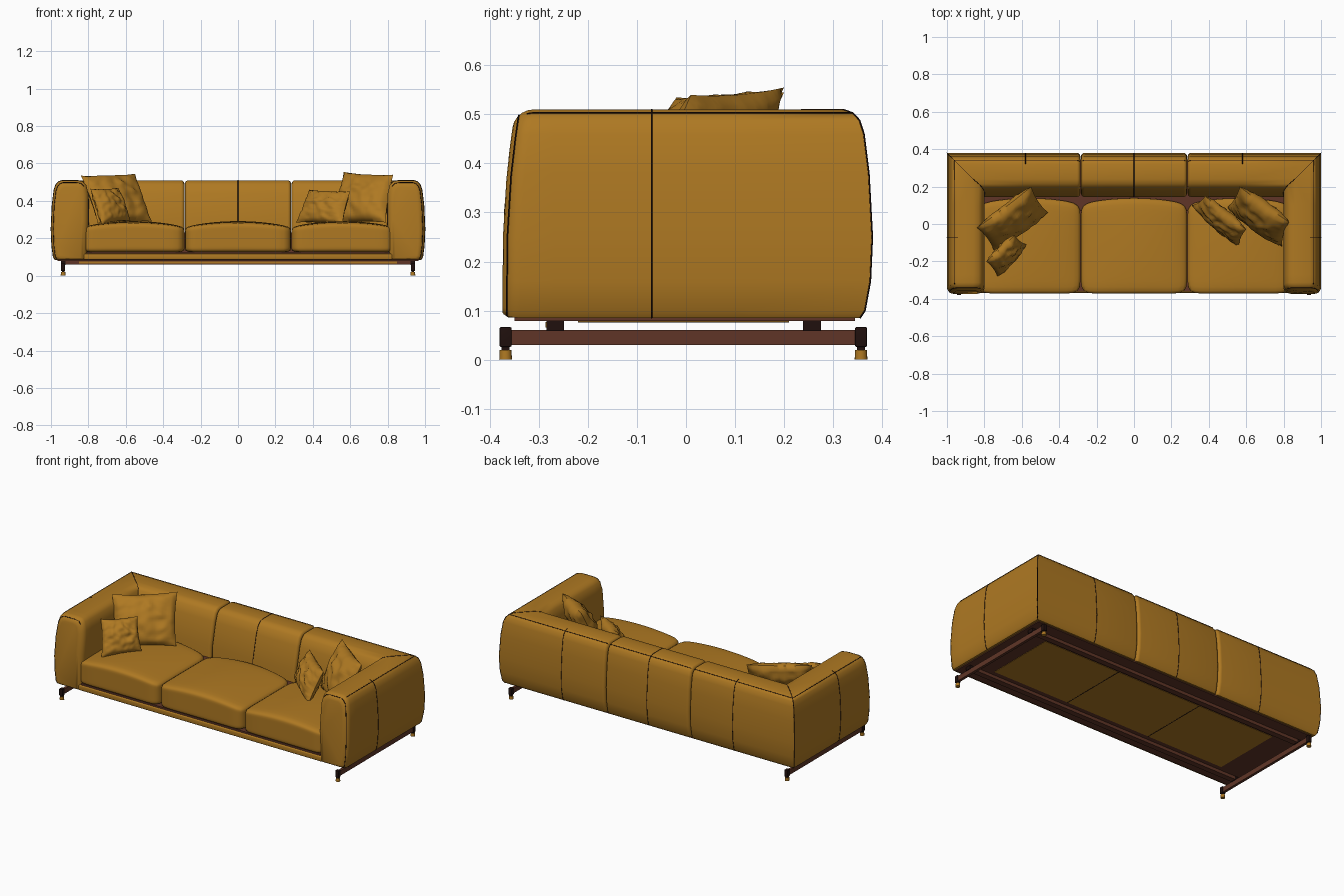
import bpy, bmesh, math
from mathutils import Vector, noise

cube = bpy.data.objects.get("Cube")
if cube:
    bpy.data.objects.remove(cube, do_unlink=True)


def material(name, rgb):
    m = bpy.data.materials.new(name)
    m.use_nodes = True
    m.diffuse_color = (*rgb, 1)
    m.node_tree.nodes["Principled BSDF"].inputs["Base Color"].default_value = (*rgb, 1)
    return m


OCHRE = material("ochre leather", (0.425, 0.19, 0.016))
BROWN = material("brown metal", (0.115, 0.036, 0.02))
DARK = material("dark brown", (0.014, 0.005, 0.004))


def finish(name, bm, mat, angle=40):
    bmesh.ops.recalc_face_normals(bm, faces=bm.faces)
    me = bpy.data.meshes.new(name)
    bm.to_mesh(me)
    bm.free()
    ob = bpy.data.objects.new(name, me)
    bpy.context.collection.objects.link(ob)
    me.materials.append(mat)
    bpy.ops.object.select_all(action="DESELECT")
    ob.select_set(True)
    bpy.context.view_layer.objects.active = ob
    bpy.ops.object.shade_smooth_by_angle(angle=math.radians(angle))


def box(name, x, y, z, mat, bevel=0.0):
    bm = bmesh.new()
    bmesh.ops.create_cube(bm, size=1)
    for v in bm.verts:
        for i, (a, b) in enumerate((x, y, z)):
            v.co[i] = a if v.co[i] < 0 else b
    if bevel:
        bmesh.ops.bevel(bm, geom=bm.edges[:], offset=bevel, segments=3,
                        profile=0.5, affect="EDGES")
    finish(name, bm, mat)


def sweep(name, rings):
    """Skin a list of equal closed rings and cap both ends."""
    bm = bmesh.new()
    loops = [[bm.verts.new(p) for p in r] for r in rings]
    n = len(loops[0])
    for a, b in zip(loops, loops[1:]):
        for i in range(n):
            j = (i + 1) % n
            bm.faces.new((a[i], a[j], b[j], b[i]))
    bm.faces.new(loops[0])
    bm.faces.new(loops[-1])
    finish(name, bm, OCHRE, 50)


def piping(name, points):
    cu = bpy.data.curves.new(name, "CURVE")
    cu.dimensions = "3D"
    cu.bevel_depth = 0.0017
    cu.bevel_resolution = 1
    sp = cu.splines.new("POLY")
    sp.points.add(len(points) - 1)
    for p, co in zip(sp.points, points):
        p.co = (*co, 1)
    cu.materials.append(DARK)
    bpy.context.collection.objects.link(bpy.data.objects.new(name, cu))


# Cross-section of the upholstered wall: height, arm depth, back depth
HEIGHT = (.085, .1, .16, .25, .38, .46, .488, .503, .51, .51, .505, .487, .44, .3, .085)
ARM = (.022, .012, .004, 0, .006, .016, .026, .04, .06, .14, .17, .188, .2, .202, .19)
BACK = (.025, .015, .004, 0, .007, .017, .026, .04, .06, .14, .165, .185, .203, .235, .235)


def shrink(d, z, centre, inset):
    """Pull a section point inwards, less so at the bottom edge."""
    low = 1 if z > .3 else .3
    return (centre + (d - centre) * (1 - inset / centre),
            .3 + (z - .3) * (1 - low * inset / .215))


def arm_ring(side, y, inset=0, lean=0):
    ring = []
    for d, z in zip(ARM, HEIGHT):
        d, z = shrink(d, z, .1, inset)
        ring.append((side * (1 - d), y + lean * max(0, z - .2) ** 2, z))
    return ring


def back_ring(x, inset=0):
    ring = []
    for d, z in zip(BACK, HEIGHT):
        d, z = shrink(d, z, .115, inset)
        ring.append((x, .38 - d, z))
    return ring


def rounded(r, steps=5):
    """Pairs of (distance from tip, inset), from the tip of a rounded end inwards."""
    angles = [math.pi / 2 * k / steps for k in range(steps, -1, -1)]
    return [(r * (1 - math.sin(a)), r * (1 - math.cos(a))) for a in angles]


SEAM = .285
ends = rounded(.018)
# Corner units: an arm mitred into one end of the back
for side, word in ((1, "left"), (-1, "right")):
    rings = [arm_ring(side, -.374 + t, i, .27) for t, i in rounded(.036)]
    rings += [arm_ring(side, y) for y in (-.27, -.07, .1)]
    corner = [(side * (1 - a), .38 - b, z) for a, b, z in zip(ARM, BACK, HEIGHT)]
    rings += [corner, back_ring(side * .58)]
    rings += [back_ring(side * (SEAM + .002 + t), i) for t, i in reversed(ends)]
    sweep(word + "_corner_unit", rings)
    piping(word + "_arm_seam", arm_ring(side, -.07)[:9])
    piping(word + "_back_seam", back_ring(side * .58)[:9])
    piping(word + "_arm_front_piping", arm_ring(side, -.365, .012, .27)[:12])
    piping(word + "_top_piping", [r[7] for r in rings[4:-2]])
    piping(word + "_corner_seam", corner)

# Middle back unit
rings = [back_ring(-SEAM + .002 + t, i) for t, i in ends]
rings += [back_ring(SEAM - .002 - t, i) for t, i in reversed(ends)]
sweep("middle_back_unit", rings)
piping("middle_back_seam", back_ring(0))
piping("middle_top_piping", [r[7] for r in rings[3:-3]])


# Seat cushions: crowned top, softened edges, back edge curved at the corners
def seat(name, x0, x1):
    bm = bmesh.new()
    bmesh.ops.create_cube(bm, size=2)
    bmesh.ops.subdivide_edges(bm, edges=bm.edges[:], cuts=15, use_grid_fill=True)
    power = 12
    for v in bm.verts:
        k = sum(abs(c) ** power for c in v.co) ** (1 / power)
        x, y, z = v.co / max(k, 1)
        top = .262 + .03 * (1 - x * x) * (1 - .25 * y * y)
        v.co = ((x0 + x1) / 2 + x * (x1 - x0) / 2,
                -.117 + y * .255 - .03 * x * x * max(0, y),
                .124 + (z + 1) / 2 * (top - .124))
    finish(name, bm, OCHRE, 60)


seat("right_seat_cushion", -.832, -SEAM - .001)
seat("middle_seat_cushion", -SEAM + .001, SEAM - .001)
seat("left_seat_cushion", SEAM + .001, .832)


# Scatter pillows, stretched between four corners and puffed on both sides
def pillow(name, tl, tr, br, bl, thick):
    tl, tr, br, bl = map(Vector, (tl, tr, br, bl))
    normal = (tr - bl).cross(tl - br).normalized()
    n = 24
    bm = bmesh.new()
    for face in (1, -1):
        grid = []
        for i in range(n + 1):
            row = []
            for j in range(n + 1):
                s, t = 2 * i / n - 1, 2 * j / n - 1
                puff = max(0, (1 - s * s) * (1 - t * t)) ** .45
                u = s * (1 - .06 * (1 - t * t))
                w = t * (1 - .06 * (1 - s * s))
                p = bl.lerp(br, (u + 1) / 2).lerp(tl.lerp(tr, (u + 1) / 2), (w + 1) / 2)
                # creases run out towards the corners
                crease = noise.noise(Vector((s * 3 + tl.x * 9, t * 3, face * 2)))
                crease += .7 * noise.noise(Vector((s * t * 8, (s + t) * 3, tl.x * 5)))
                p += normal * face * puff * (thick + .015 * crease)
                row.append(bm.verts.new(p))
            grid.append(row)
        for i in range(n):
            for j in range(n):
                bm.faces.new((grid[i][j], grid[i + 1][j], grid[i + 1][j + 1], grid[i][j + 1]))
    bmesh.ops.remove_doubles(bm, verts=bm.verts[:], dist=.0005)
    finish(name, bm, OCHRE, 50)


pillow("right_large_pillow", (-.84, -.02, .535), (-.55, .2, .545),
       (-.46, .06, .29), (-.75, -.14, .28), .06)
pillow("right_small_pillow", (-.79, -.2, .465), (-.64, -.06, .47),
       (-.575, -.11, .295), (-.73, -.28, .275), .043)
pillow("left_large_pillow", (.565, .2, .555), (.83, .01, .54),
       (.79, -.12, .285), (.5, .09, .28), .062)
pillow("left_small_pillow", (.38, .15, .46), (.6, -.03, .45),
       (.56, -.12, .275), (.31, .1, .285), .046)

# Base under the seats
box("front_base_band", (-.825, .825), (-.368, .2), (.086, .118), OCHRE, .006)
box("seat_deck", (-.81, .81), (-.36, .2), (.11, .128), BROWN)
box("rear_deck_strip", (-.81, .81), (.07, .2), (.12, .23), BROWN)
for side, word in ((1, "left"), (-1, "right")):
    box(word + "_deck_strip", sorted((side * .77, side * .82)), (-.1, .2), (.12, .23), BROWN)
box("underside_frame", (-.965, .965), (-.35, .345), (.079, .09), BROWN)
box("underside_panel", (-.8, .8), (-.22, .21), (.077, .08), OCHRE)
for x in (-SEAM, SEAM):
    box("underside_seam", (x - .002, x + .002), (-.22, .21), (.076, .08), DARK)

# Metal frame: two long beams on two cross rails with four feet
for y, word in ((-.267, "front"), (.257, "rear")):
    box(word + "_beam", (-.925, .925), (y - .017, y + .017), (.06, .079), BROWN)
box("front_beam_trim", (-.85, .85), (-.287, -.283), (.065, .077), OCHRE)
for side, word in ((1, "left"), (-1, "right")):
    x = side * .935
    box(word + "_cross_rail", (x - .008, x + .008), (-.358, .358), (.03, .06), BROWN)
    for y, end in ((-.267, "front"), (.257, "rear")):
        box(f"{word}_{end}_mount", (x - .012, x + .012), (y - .018, y + .018), (.058, .08), DARK)
    for y, end in ((-.368, "front"), (.357, "rear")):
        box(f"{word}_{end}_post", (x - .011, x + .011), (y - .012, y + .012),
            (.026, .066), DARK, .002)
        box(f"{word}_{end}_stem", (x - .007, x + .007), (y - .008, y + .008), (.015, .03), DARK)
        bm = bmesh.new()
        bmesh.ops.create_cone(bm, cap_ends=True, segments=16, radius1=.013,
                              radius2=.012, depth=.019)
        bmesh.ops.translate(bm, verts=bm.verts[:], vec=(x, y, .0095))
        finish(f"{word}_{end}_foot", bm, OCHRE)
